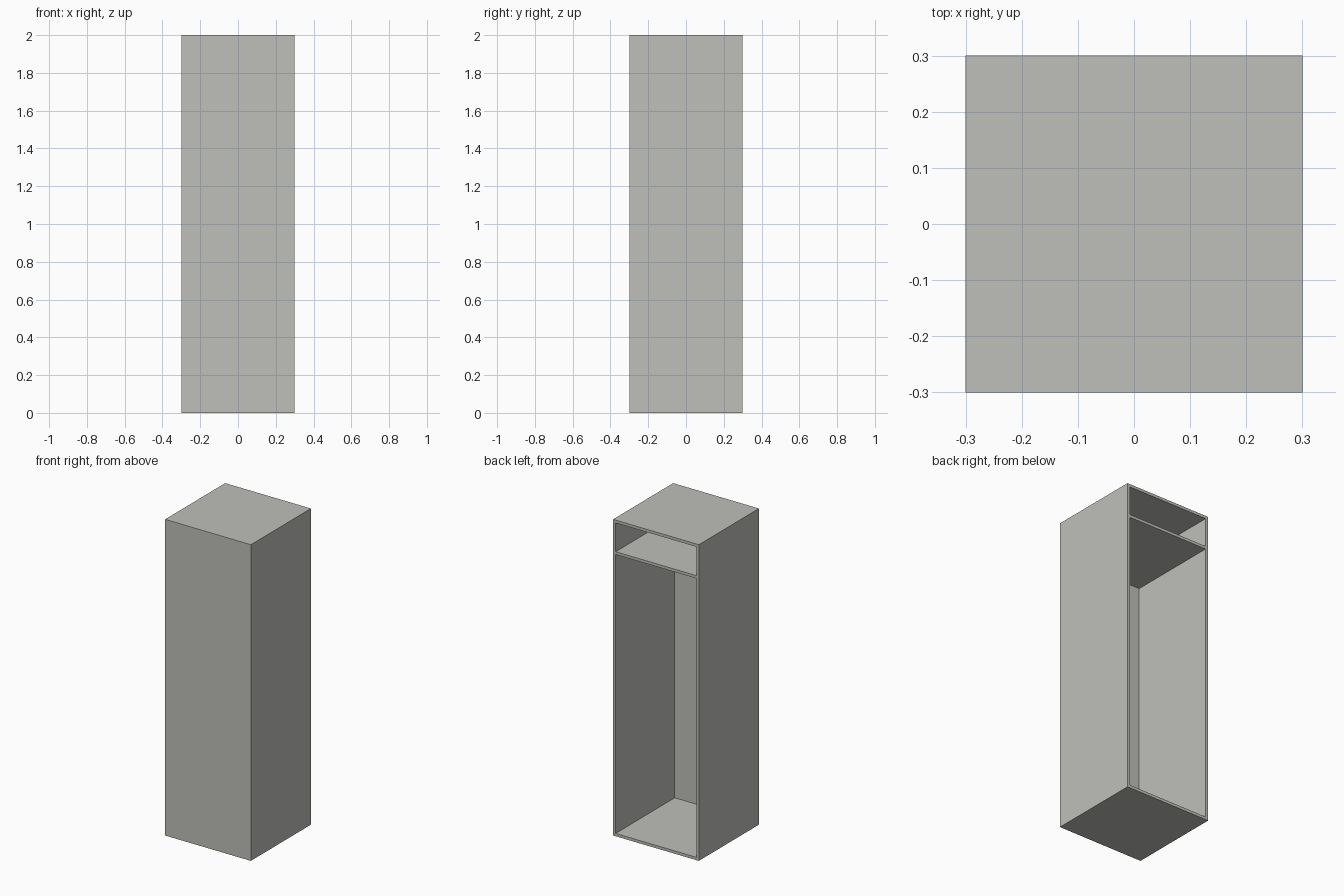
import bpy

if "Cube" in bpy.data.objects:
    bpy.data.objects.remove(bpy.data.objects["Cube"])

W, H = 0.6, 2.0      # cabinet width/depth and height
T = 0.018            # board thickness
F = 0.01             # front panel thickness
SHELF_TOP = 1.8

grey = bpy.data.materials.new("warm grey")
grey.diffuse_color = (0.52, 0.52, 0.49, 1)
grey.use_nodes = True
grey.node_tree.nodes["Principled BSDF"].inputs["Base Color"].default_value = grey.diffuse_color


def board(name, lo, hi):
    """Flat-sided board between two opposite corners."""
    bpy.ops.mesh.primitive_cube_add(size=1)
    ob = bpy.context.object
    ob.name = name
    for v in ob.data.vertices:
        v.co = [a + (b - a) * (c + 0.5) for a, b, c in zip(lo, hi, v.co)]
    ob.data.materials.append(grey)
    return ob


h = W / 2
inner = h - T

# Side walls
board("left_side", (-h, -h + F, 0), (-inner, h, H))
board("right_side", (inner, -h + F, 0), (h, h, H))

# Closed front; the back stays open
board("front_panel", (-h, -h, 0), (h, -h + F, H))

# Floor, shelf and top between the sides
for name, top in (("floor", T), ("shelf", SHELF_TOP), ("top", H)):
    board(name, (-inner, -h + F, top - T), (inner, h, top))
